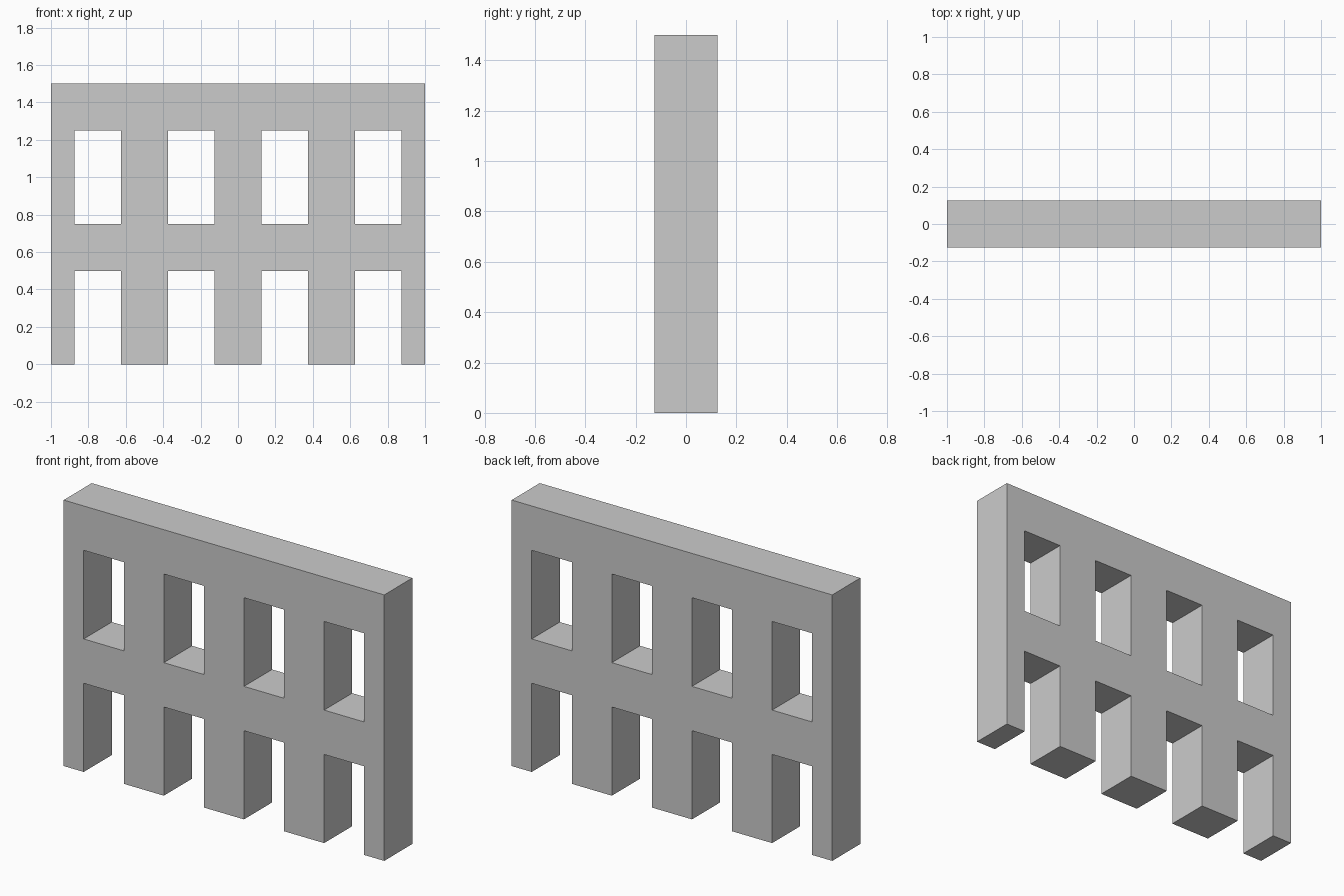
import bpy
import bmesh

if "Cube" in bpy.data.objects:
    bpy.data.objects.remove(bpy.data.objects["Cube"])

DEPTH = 0.25
# Column lines: half-width end piers, then alternating openings and piers
XS = [-1.0] + [-0.875 + 0.25 * i for i in range(8)] + [1.0]
# Row lines: legs, middle rail, windows, top rail
ZS = [0.0, 0.5, 0.75, 1.25, 1.5]

# Front profile as a grid of cells, leaving out the doorways and windows
bm = bmesh.new()
grid = [[bm.verts.new((x, 0, z)) for z in ZS] for x in XS]
for i in range(len(XS) - 1):
    for j in range(len(ZS) - 1):
        is_opening = i % 2 == 1 and j % 2 == 0
        if not is_opening:
            bm.faces.new((grid[i][j], grid[i + 1][j],
                          grid[i + 1][j + 1], grid[i][j + 1]))

mesh = bpy.data.meshes.new("arcade_wall")
bm.to_mesh(mesh)
bm.free()
wall = bpy.data.objects.new("arcade_wall", mesh)
bpy.context.collection.objects.link(wall)

# Wall thickness, centred on y = 0
solid = wall.modifiers.new("thickness", 'SOLIDIFY')
solid.thickness = DEPTH
solid.offset = 0
